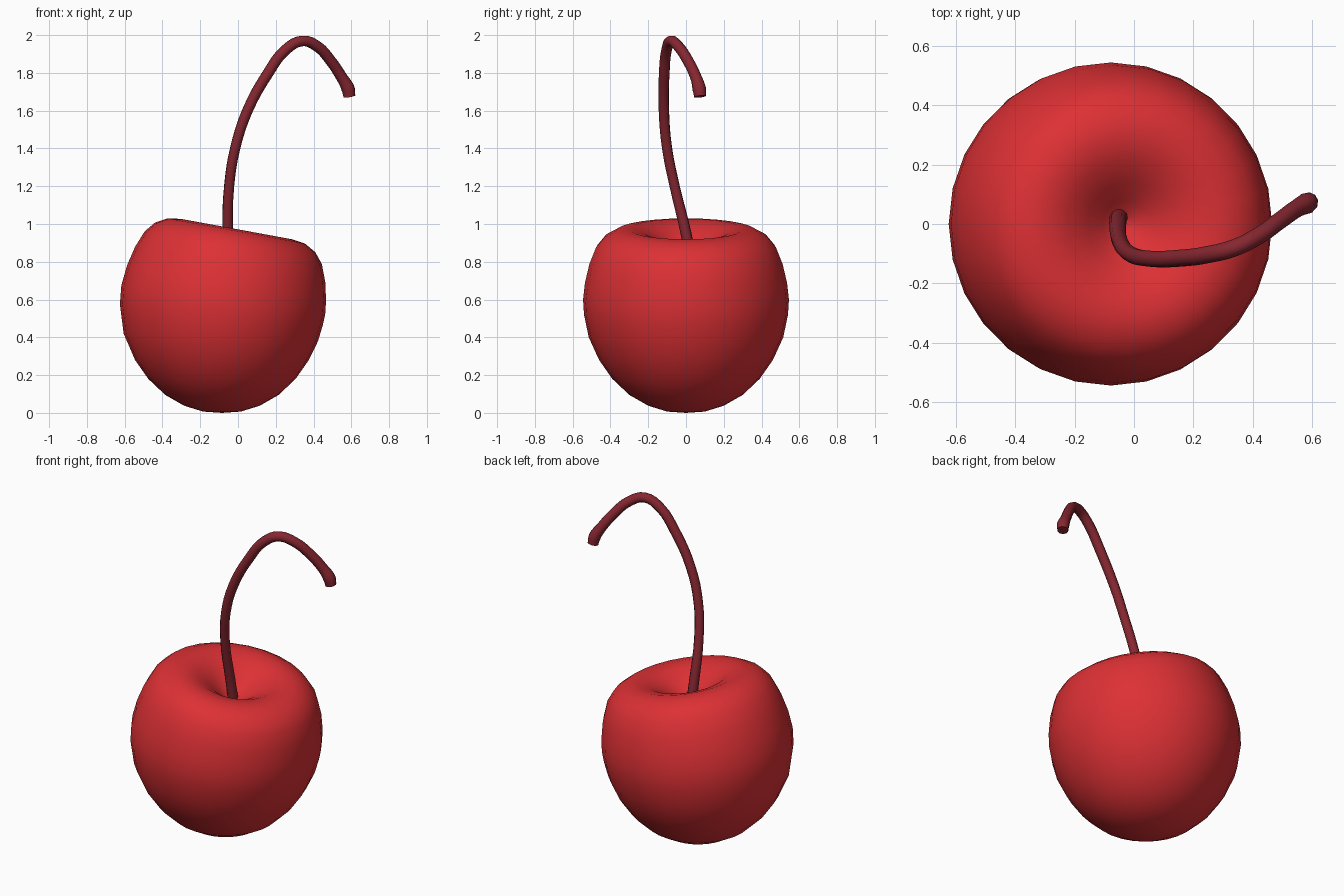
import bpy, bmesh, math
from mathutils import Vector, Matrix

if "Cube" in bpy.data.objects:
    bpy.data.objects.remove(bpy.data.objects["Cube"])


def material(name, rgb):
    m = bpy.data.materials.new(name)
    m.diffuse_color = (*rgb, 1)
    m.use_nodes = True
    m.node_tree.nodes["Principled BSDF"].inputs["Base Color"].default_value = m.diffuse_color
    return m


# Fruit: lathed rings (radius, height from middle) whose upper half leans to the right
PROFILE = [(.1, -.543), (.2, -.512), (.3, -.455), (.39, -.37), (.46, -.27), (.515, -.15),
           (.54, -.03), (.545, .05), (.535, .14), (.512, .24), (.477, .33), (.432, .385),
           (.37, .42), (.3, .43), (.22, .41), (.14, .36), (.08, .31), (.03, .275)]
CENTRE = Vector((-.085, 0, .55))
SIDES = 28


def lean(p, h):
    w = min(max((h + .3) / .5, 0), 1)
    w = w * w * (3 - 2 * w)
    return CENTRE + Matrix.Rotation(math.radians(10.4) * w, 3, 'Y') @ p


bm = bmesh.new()
rings = []
for r, h in PROFILE:
    ring = []
    for i in range(SIDES):
        a = math.tau * i / SIDES
        ring.append(bm.verts.new(lean(Vector((r * math.cos(a), r * math.sin(a), h)), h)))
    rings.append(ring)
bottom = bm.verts.new(lean(Vector((0, 0, -.55)), -.55))
dimple = bm.verts.new(lean(Vector((0, 0, .265)), .265))
for i in range(SIDES):
    j = (i + 1) % SIDES
    for lo, hi in zip(rings, rings[1:]):
        bm.faces.new((lo[i], lo[j], hi[j], hi[i]))
    bm.faces.new((bottom, rings[0][j], rings[0][i]))
    bm.faces.new((dimple, rings[-1][i], rings[-1][j]))
for f in bm.faces:
    f.smooth = True
mesh = bpy.data.meshes.new("fruit")
bm.to_mesh(mesh)
bm.free()
fruit = bpy.data.objects.new("fruit", mesh)
bpy.context.collection.objects.link(fruit)
mesh.materials.append(material("fruit_red", (.72, .03, .035)))

# Stem: arched tube, slightly flared at the tip (x, y, z, radius)
PATH = [(-.05, .03, .78, .03), (-.055, 0, .95, .029), (-.047, -.06, 1.2, .027),
        (-.015, -.1, 1.4, .027), (.05, -.117, 1.6, .028), (.16, -.115, 1.8, .029),
        (.25, -.103, 1.92, .029), (.34, -.08, 1.969, .029), (.42, -.04, 1.94, .029),
        (.49, .01, 1.865, .029), (.55, .053, 1.775, .03), (.583, .07, 1.715, .036),
        (.59, .075, 1.675, .032)]
curve = bpy.data.curves.new("stem", 'CURVE')
curve.dimensions = '3D'
curve.bevel_depth = 1
curve.bevel_resolution = 3
curve.resolution_u = 4
curve.use_fill_caps = True
spline = curve.splines.new('BEZIER')
spline.bezier_points.add(len(PATH) - 1)
for p, (x, y, z, r) in zip(spline.bezier_points, PATH):
    p.co = (x, y, z)
    p.radius = r
    p.handle_left_type = p.handle_right_type = 'AUTO'
stem = bpy.data.objects.new("stem", curve)
bpy.context.collection.objects.link(stem)
curve.materials.append(material("stem_red", (.24, .02, .03)))
bpy.context.view_layer.objects.active = stem
stem.select_set(True)
bpy.ops.object.convert(target='MESH')
bpy.ops.object.shade_smooth_by_angle(angle=math.radians(50))
